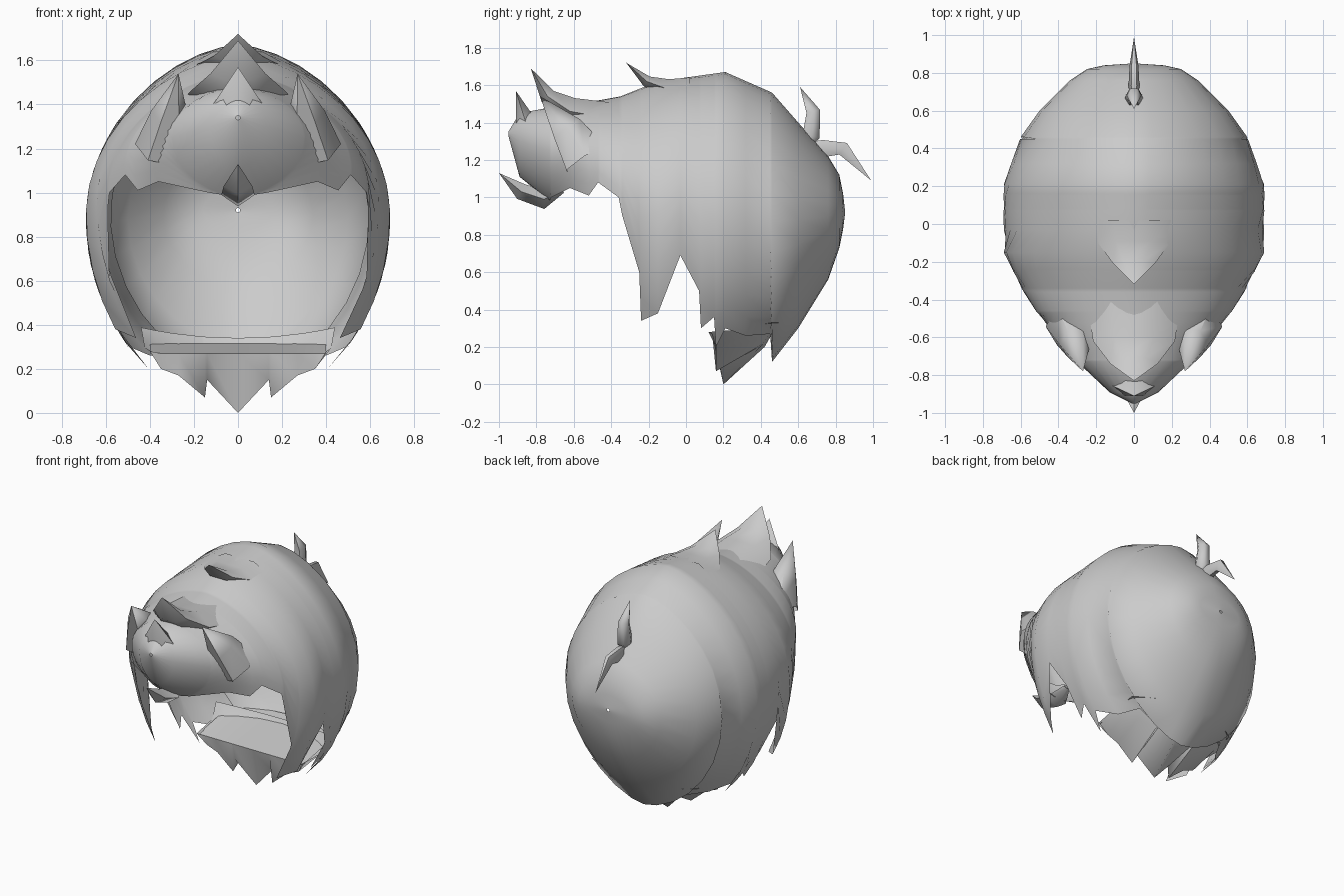
import bpy
import bmesh
from math import acos, cos, sin, pi, radians, copysign
from mathutils import Vector

cube = bpy.data.objects.get("Cube")
if cube:
    bpy.data.objects.remove(cube)

GREY = (0.6, 0.6, 0.6, 1)
hair = bpy.data.materials.new("hair grey")
hair.use_nodes = True
hair.diffuse_color = GREY
hair.node_tree.nodes["Principled BSDF"].inputs["Base Color"].default_value = GREY


def loft(name, rows, ring=False, recalc=False):
    """Skin equal-length rows of points into one smooth object."""
    bm = bmesh.new()
    grid = [[bm.verts.new(point) for point in row] for row in rows]
    count = len(rows[0])
    for near, far in zip(grid, grid[1:]):
        for i in range(count if ring else count - 1):
            j = (i + 1) % count
            bm.faces.new((near[i], near[j], far[j], far[i]))
    bmesh.ops.remove_doubles(bm, verts=bm.verts, dist=0.0005)
    if recalc:
        bmesh.ops.recalc_face_normals(bm, faces=bm.faces)
    mesh = bpy.data.meshes.new(name)
    bm.to_mesh(mesh)
    bm.free()
    mesh.materials.append(hair)
    mesh.shade_smooth()
    mesh.set_sharp_from_angle(angle=radians(60))
    bpy.context.collection.objects.link(bpy.data.objects.new(name, mesh))


def sample(keys, y):
    """Read a table of rows keyed by y, blending between neighbours."""
    for low, high in zip(keys, keys[1:]):
        if low[0] <= y <= high[0]:
            blend = (y - low[0]) / (high[0] - low[0])
            return [a + (b - a) * blend for a, b in zip(low, high)][1:]


def lock(name, path, width, depth, start=0.5, x_base=0, x_tip=0, sides=6):
    """Tuft along a (y, z) path; its girth follows a sine that ends in a point.
    A start of 0.5 gives a full base, a smaller one pinches the root."""
    last = len(path) - 1
    points = [Vector((x_base + (x_tip - x_base) * i / last, y, z)) for i, (y, z) in enumerate(path)]
    rows = []
    for i, point in enumerate(points):
        along = (points[min(i + 1, last)] - points[max(i - 1, 0)]).normalized()
        normal = along.cross(Vector((1, 0, 0))).normalized()
        across = normal.cross(along)
        girth = sin(pi * (start + (1 - start) * i / last))
        turns = [2 * pi * k / sides for k in range(sides)]
        rows.append([point + girth * (across * width * cos(t) + normal * depth * sin(t)) for t in turns])
    loft(name, rows, ring=True, recalc=True)


# Head-hugging body: y, top, widest height, half width, underside
body = [
    (-.95, 1.35, 1.34, .01, 1.33),
    (-.89, 1.45, 1.3, .13, 1.11),
    (-.73, 1.48, 1.25, .3, .98),
    (-.46, 1.52, 1.1, .52, .5),
    (-.35, 1.54, 1, .59, .1),
    (-.15, 1.62, .9, .69, -.05),
    (.21, 1.67, .87, .69, 0),
    (.46, 1.56, .87, .6, .12),
    (.6, 1.4, .88, .5, .3),
    (.76, 1.22, .9, .34, .56),
    (.82, 1.12, .91, .25, .73),
    (.84, 1.02, .92, .16, .83),
    (.85, .93, .92, .01, .91),
]
# Jagged lower edge: y, height; beyond its ends the body closes underneath
edge = [
    (-.72, 1), (-.62, 1.05), (-.47, 1.08), (-.52, 1.01), (-.36, 1), (-.34, .9),
    (-.25, .6), (-.24, .34), (-.15, .38), (-.03, .69), (.07, .5), (.08, .3),
    (.15, .36), (.16, .2), (.21, .3), (.32, .26), (.45, .27),
]
edge.sort()
COLUMNS = 28
ROUNDNESS = 1.2
arches = []
for y in sorted({key[0] for key in body + edge}):
    top, middle, width, under = sample(body, y)
    cut = sample(edge, y)
    limit = acos((cut[0] - middle) / (middle - under if cut[0] < middle else top - middle)) if cut else pi
    arch = []
    for c in range(COLUMNS + 1):
        angle = limit * (2 * c / COLUMNS - 1)
        reach = top - middle if cos(angle) > 0 else middle - under
        spread = copysign(abs(sin(angle)) ** ROUNDNESS, angle)
        arch.append((width * spread, y, middle + reach * cos(angle)))
    arches.append(arch)
loft("hair_shell", arches)

# Nape layer: jagged points tucked under the back
half = [(0, .2, 0), (.14, .17, .15), (.15, .16, .07), (.27, .16, .17), (.35, .16, .2), (.4, .12, .28)]
points = [(-x, y, z) for x, y, z in half[:0:-1]] + half
lip = [(x, .14, .27) for x, y, z in points]
inside = [(x, .6 - .9 * x * x, .33) for x, y, z in points]
outside = [(x * 1.06, .42 - .6 * x * x, .2 + .6 * x * x) for x, y, z in points]
root = [(x * 1.1, .5 - .7 * x * x, .34 + .3 * x * x) for x, y, z in points]
loft("nape_points", [inside, lip, points, outside, root], recalc=True)

# Swept-up spikes on the crown and the quiff
lock("crown_spike", [(.02, 1.58), (-.1, 1.58), (-.21, 1.62), (-.32, 1.72)], .22, .07)
lock("quiff_top_spike", [(-.4, 1.42), (-.62, 1.46), (-.74, 1.54), (-.83, 1.69)], .25, .1)
lock("quiff_front_spike", [(-.78, 1.2), (-.85, 1.38), (-.91, 1.57)], .18, .1)
for side, label in ((1, "left"), (-1, "right")):
    lock("quiff_spike_" + label, [(-.53, 1.2), (-.63, 1.36), (-.78, 1.54)], .12, .14,
         x_base=side * .35, x_tip=side * .27)

# Small curl hanging on the forehead
lock("forehead_curl", [(-.66, 1.04), (-.76, .99), (-.88, 1.03), (-1, 1.13)], .08, .055, start=.1, sides=4)

# Two stray tufts at the back
lock("upper_tuft", [(.62, 1.26), (.67, 1.33), (.68, 1.46), (.61, 1.59)], .05, .055, start=.15)
lock("lower_tuft", [(.62, 1.27), (.73, 1.26), (.84, 1.26), (.99, 1.09)], .03, .055, start=.15)
